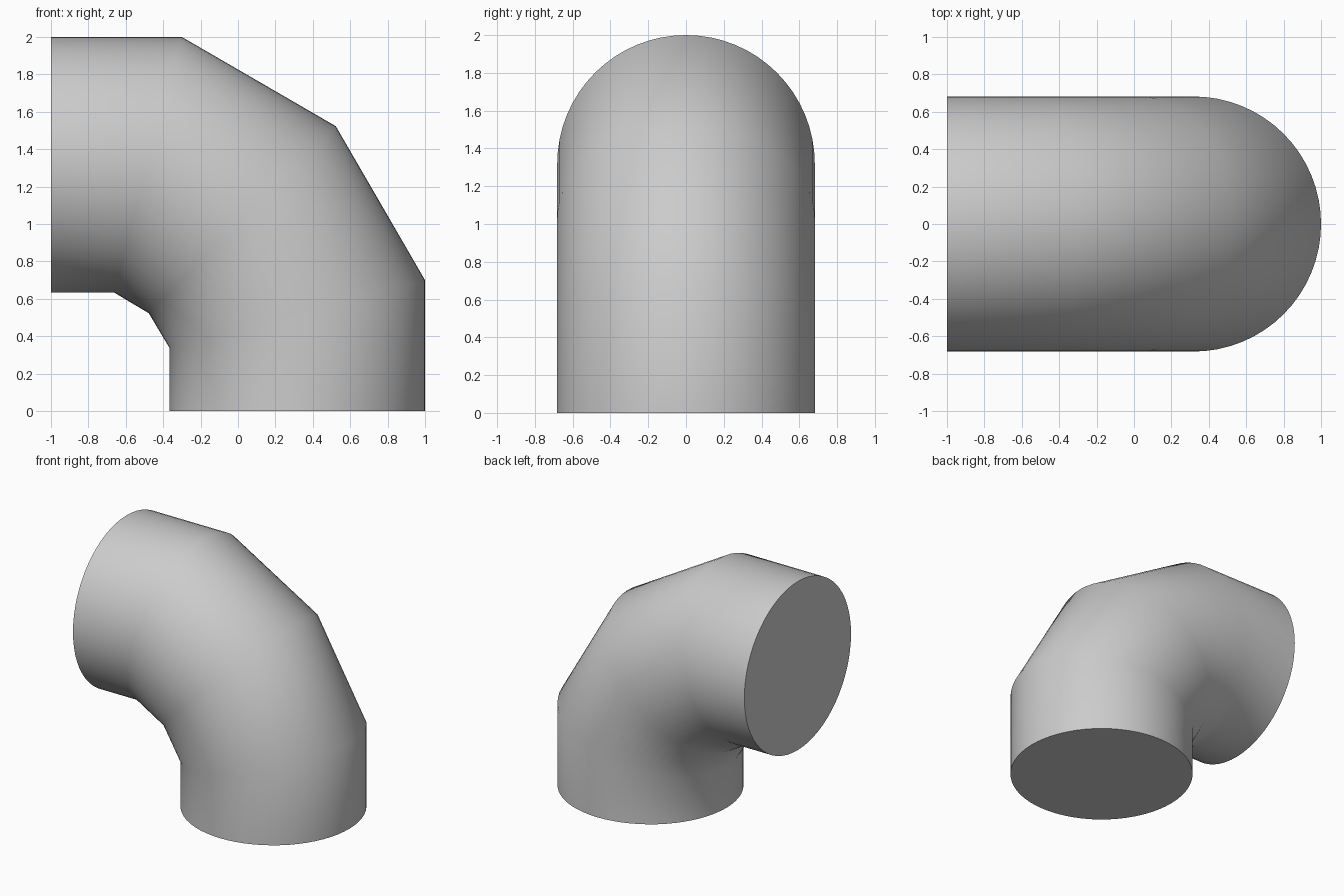
import bpy, bmesh, math
from mathutils import Vector

cube = bpy.data.objects.get("Cube")
if cube:
    bpy.data.objects.remove(cube, do_unlink=True)

SEGMENTS = 64
RADIUS = 0.682

# Flat grey finish
grey = bpy.data.materials.new("plain grey")
grey.use_nodes = True
colour = (0.6, 0.6, 0.6, 1)
grey.diffuse_color = colour
grey.node_tree.nodes["Principled BSDF"].inputs["Base Color"].default_value = colour

# Outer and inner ends (x, z) of each mitred joint, from the base to the side mouth
joints = [
    ((1, 0), (-0.365, 0)),
    ((1, 0.7), (-0.365, 0.335)),
    ((0.523, 1.523), (-0.477, 0.523)),
    ((-0.3, 2), (-0.665, 0.635)),
    ((-1, 2), (-1, 0.635)),
]

# Pipe elbow: one elliptical ring per joint, bridged and capped
bm = bmesh.new()
rings = []
for outer, inner in joints:
    a, b = Vector((outer[0], 0, outer[1])), Vector((inner[0], 0, inner[1]))
    centre, reach = (a + b) / 2, (a - b) / 2
    ring = []
    for i in range(SEGMENTS):
        t = math.tau * i / SEGMENTS
        ring.append(bm.verts.new(centre + reach * math.cos(t) + Vector((0, RADIUS * math.sin(t), 0))))
    rings.append(ring)
for low, high in zip(rings, rings[1:]):
    for i in range(SEGMENTS):
        j = (i + 1) % SEGMENTS
        bm.faces.new((low[i], low[j], high[j], high[i]))
bm.faces.new(rings[0][::-1])
bm.faces.new(rings[-1])
bmesh.ops.recalc_face_normals(bm, faces=bm.faces)

mesh = bpy.data.meshes.new("pipe_elbow")
bm.to_mesh(mesh)
bm.free()
mesh.materials.append(grey)
elbow = bpy.data.objects.new("pipe_elbow", mesh)
bpy.context.collection.objects.link(elbow)

# Smooth walls, crisp rims
bpy.ops.object.select_all(action="DESELECT")
elbow.select_set(True)
bpy.context.view_layer.objects.active = elbow
bpy.ops.object.shade_smooth_by_angle(angle=math.radians(35))
